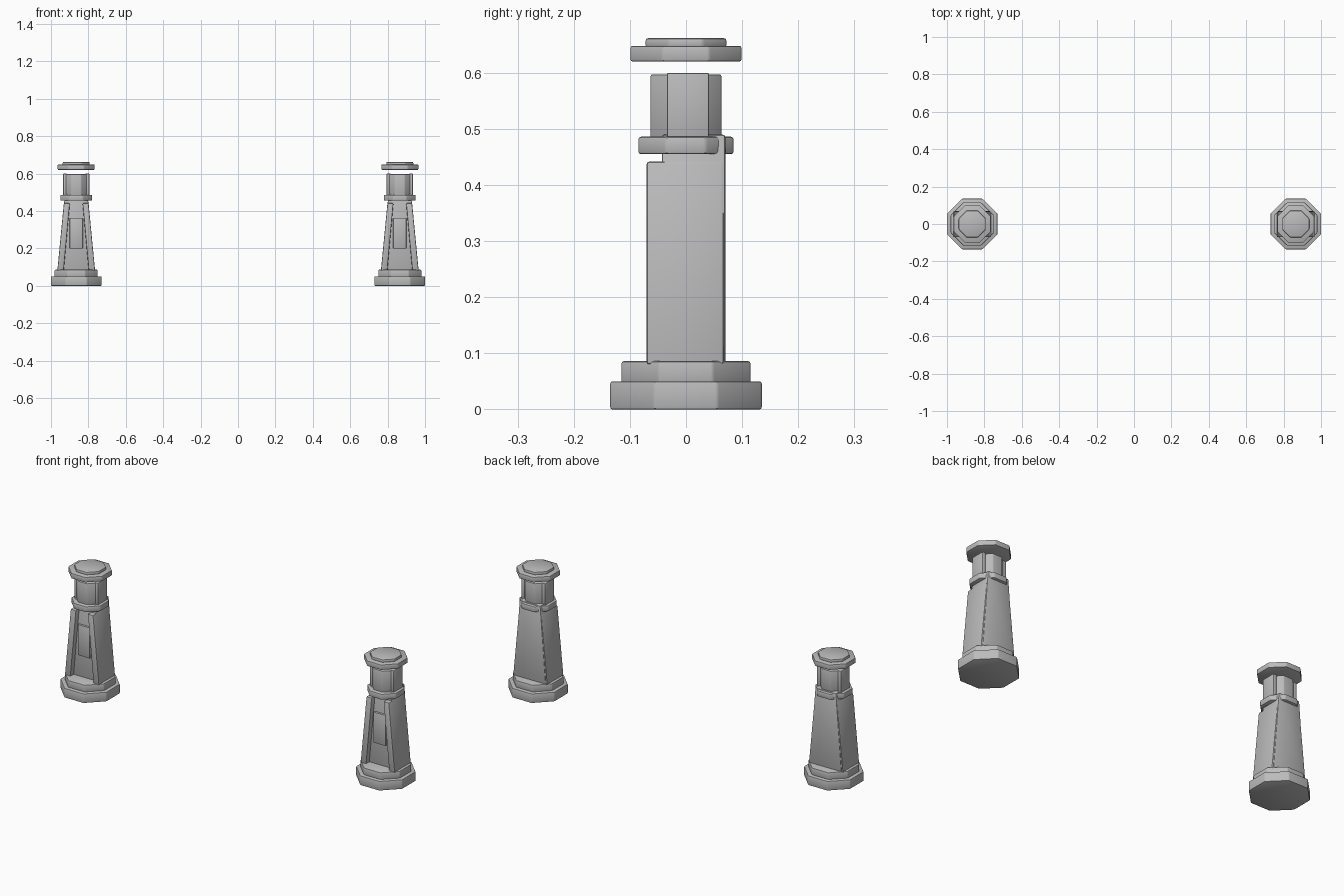
import bpy, bmesh, math

if "Cube" in bpy.data.objects:
    bpy.data.objects.remove(bpy.data.objects["Cube"])

stone = bpy.data.materials.new("grey_stone")
stone.diffuse_color = (0.5, 0.5, 0.5, 1)
stone.use_nodes = True
stone.node_tree.nodes["Principled BSDF"].inputs["Base Color"].default_value = stone.diffuse_color


def finish(name, bm, bevel, cx):
    # round every edge, smooth shade, place on the tower axis
    bmesh.ops.recalc_face_normals(bm, faces=bm.faces)
    bmesh.ops.bevel(bm, geom=list(bm.edges), offset=bevel, segments=2,
                    profile=0.5, affect='EDGES', clamp_overlap=True)
    me = bpy.data.meshes.new(name)
    bm.to_mesh(me)
    bm.free()
    me.materials.append(stone)
    me.shade_smooth()
    me.set_sharp_from_angle(angle=math.radians(30))
    ob = bpy.data.objects.new(name, me)
    ob.location.x = cx
    bpy.context.collection.objects.link(ob)


def octagon(name, apothem, z0, z1, bevel, cx):
    # flat-sided octagonal drum
    r = apothem / math.cos(math.pi / 8)
    bm = bmesh.new()
    pts = [(r * math.cos(math.pi / 8 + i * math.pi / 4),
            r * math.sin(math.pi / 8 + i * math.pi / 4)) for i in range(8)]
    f = bm.faces.new([bm.verts.new((x, y, z0)) for x, y in pts])
    up = bmesh.ops.extrude_face_region(bm, geom=[f])
    bmesh.ops.translate(bm, vec=(0, 0, z1 - z0),
                        verts=[v for v in up['geom'] if isinstance(v, bmesh.types.BMVert)])
    finish(name, bm, bevel, cx)


def prism(name, profile, y0, y1, bevel, cx):
    # x/z outline pushed through along y
    bm = bmesh.new()
    f = bm.faces.new([bm.verts.new((x, y0, z)) for x, z in profile])
    out = bmesh.ops.extrude_face_region(bm, geom=[f])
    bmesh.ops.translate(bm, vec=(0, y1 - y0, 0),
                        verts=[v for v in out['geom'] if isinstance(v, bmesh.types.BMVert)])
    finish(name, bm, bevel, cx)


for cx, side in ((-0.865, "left"), (0.865, "right")):
    # stepped plinth
    octagon(f"{side}_base", 0.135, 0, 0.05, 0.004, cx)
    octagon(f"{side}_base_step", 0.115, 0.046, 0.086, 0.004, cx)
    # tapered core, recessed at the front
    prism(f"{side}_core", [(-0.093, 0.08), (0.093, 0.08), (0.061, 0.49), (-0.061, 0.49)],
          -0.043, 0.07, 0.005, cx)
    # raised front panel
    prism(f"{side}_front_panel", [(-0.035, 0.2), (0.035, 0.2), (0.035, 0.362), (-0.035, 0.362)],
          -0.054, -0.038, 0.002, cx)
    for s, hand in ((-1, "left"), (1, "right")):
        # leaning side slabs
        prism(f"{side}_{hand}_slab",
              [(s * 0.101, 0.08), (s * 0.066, 0.442), (s * 0.034, 0.442), (s * 0.067, 0.08)],
              -0.07, 0.067, 0.005, cx)
        # lantern side plates
        prism(f"{side}_{hand}_lantern_plate",
              [(s * 0.07, 0.478), (s * 0.07, 0.6), (s * 0.05, 0.6), (s * 0.05, 0.478)],
              -0.034, 0.041, 0.003, cx)
    # collar, lantern and floating cap
    octagon(f"{side}_collar", 0.085, 0.455, 0.486, 0.005, cx)
    octagon(f"{side}_lantern", 0.063, 0.48, 0.597, 0.003, cx)
    octagon(f"{side}_cap", 0.099, 0.62, 0.648, 0.004, cx)
    octagon(f"{side}_cap_top", 0.072, 0.644, 0.662, 0.005, cx)
